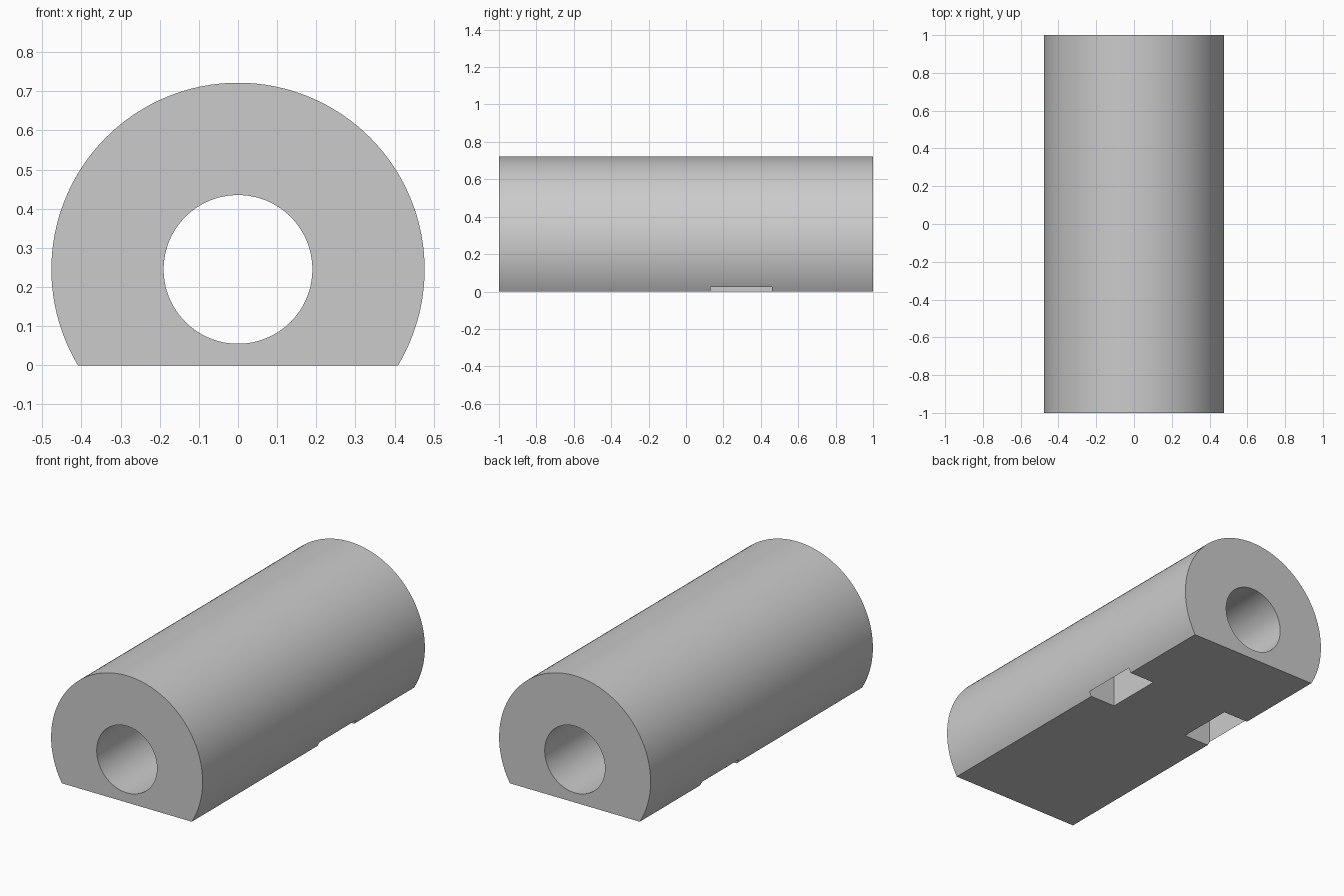
import bpy
from math import radians, pi

if "Cube" in bpy.data.objects:
    bpy.data.objects.remove(bpy.data.objects["Cube"], do_unlink=True)

AXIS_Z = 0.245       # height of the cylinder axis above the flat base
OUTER_R = 0.477
BORE_R = 0.19
LENGTH = 2.0

grey = bpy.data.materials.new("plain_grey")
grey.use_nodes = True
colour = (0.6, 0.6, 0.6, 1)
grey.diffuse_color = colour
grey.node_tree.nodes["Principled BSDF"].inputs["Base Color"].default_value = colour


def rod(name, radius, length):
    """Cylinder lying along y on the shared axis."""
    bpy.ops.mesh.primitive_cylinder_add(vertices=128, radius=radius, depth=length,
                                        location=(0, 0, AXIS_Z), rotation=(pi / 2, 0, 0))
    bpy.context.object.name = name
    return bpy.context.object


def box(name, low, high):
    """Box between two opposite corners."""
    centre = [(a + b) / 2 for a, b in zip(low, high)]
    bpy.ops.mesh.primitive_cube_add(size=1, location=centre)
    obj = bpy.context.object
    obj.name = name
    obj.scale = [b - a for a, b in zip(low, high)]
    return obj


def cut(target, cutter):
    """Subtract the cutter from the target, then discard it."""
    cutter.hide_render = True
    bpy.context.view_layer.objects.active = target
    mod = target.modifiers.new("cut", "BOOLEAN")
    mod.operation = "DIFFERENCE"
    mod.solver = "EXACT"
    mod.object = cutter
    bpy.ops.object.modifier_apply(modifier=mod.name)
    bpy.data.objects.remove(cutter, do_unlink=True)


# Round body with flat base and through bore
body = rod("round_body", OUTER_R, LENGTH)
body.data.materials.append(grey)
cut(body, box("base_cutter", (-1, -2, -1), (1, 2, 0)))
cut(body, rod("bore_cutter", BORE_R, LENGTH * 2))

# Pair of upright slots in the base, breaking out at the lower edges
for side in (-1, 1):
    xs = sorted((side * 0.25, side * 0.423))
    cut(body, box("slot_cutter", (xs[0], 0.13, -0.1), (xs[1], 0.46, 0.3)))

# Smooth curved walls, crisp edges
bpy.ops.object.select_all(action="DESELECT")
body.select_set(True)
bpy.context.view_layer.objects.active = body
bpy.ops.object.shade_smooth_by_angle(angle=radians(30))
